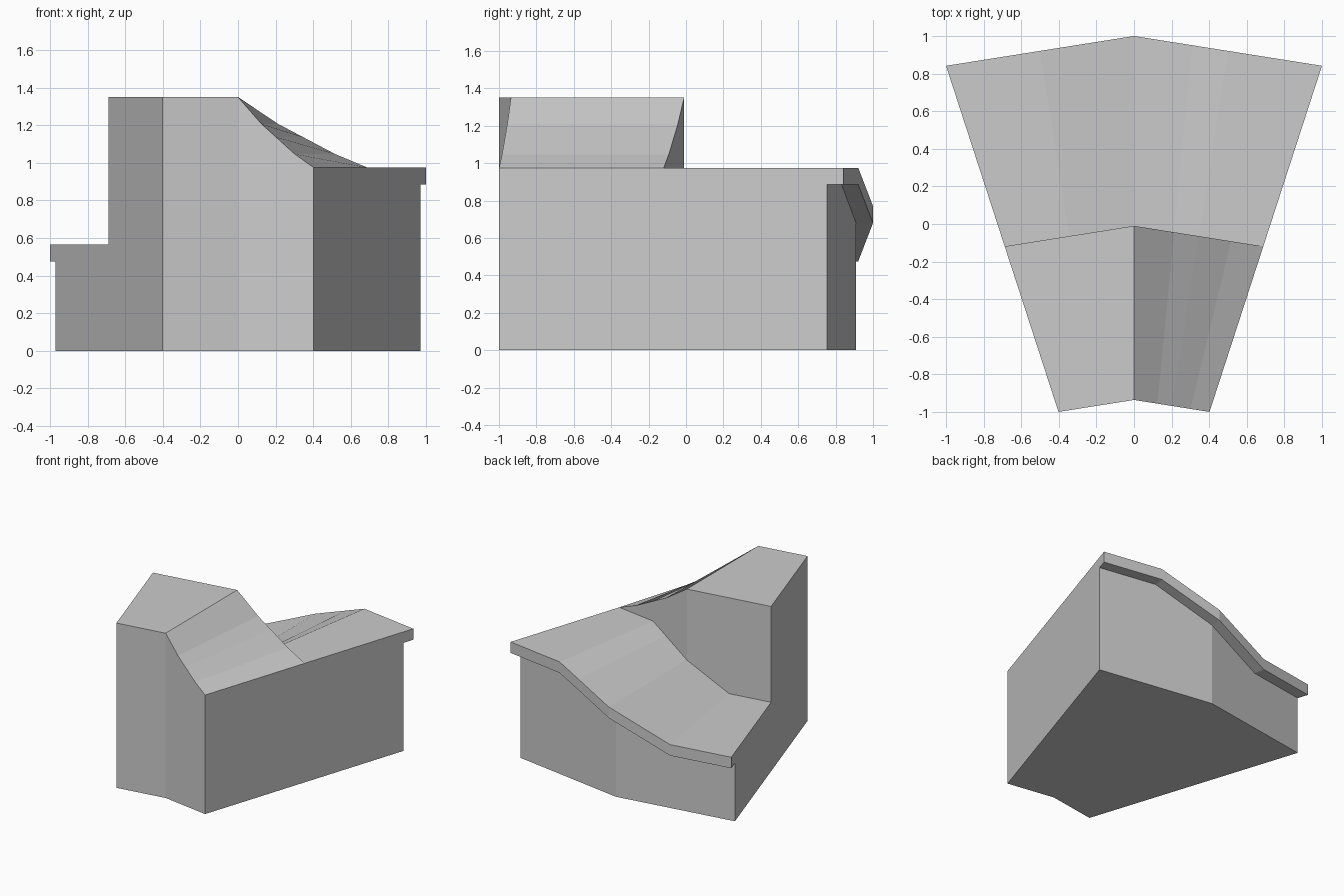
import bpy, bmesh, math

if "Cube" in bpy.data.objects:
    bpy.data.objects.remove(bpy.data.objects["Cube"])

# Wedge-shaped winder step: radial section swept over two straight chords
HALF = math.radians(18)
CENTRE_Y = -2.236
R_IN, R_MID, R_WALL, R_LIP = 1.3, 2.226, 3.145, 3.236
LIP = 0.09

# Height profiles across the wedge (t = -1 left edge, 0 middle, 1 right edge)
CURB = [(-1, 1.35), (0, 1.35), (0.31, 1.207), (0.75, 1.047), (1, 0.975)]
TREAD = [(-1, 0.565), (-0.5, 0.565), (0, 0.77), (0.5, 0.975), (1, 0.975)]


def height(profile, t):
    for (a, za), (b, zb) in zip(profile, profile[1:]):
        if t <= b:
            return za + (zb - za) * (t - a) / (b - a)


def place(r, t, z):
    x = r * math.sin(HALF) * t
    y = CENTRE_Y + r * (1 - (1 - math.cos(HALF)) * abs(t))
    return (x, y, z)


def section(t):
    c, s = height(CURB, t), height(TREAD, t)
    return [(R_IN, 0), (R_IN, c), (R_MID, c), (R_MID, s),
            (R_LIP, s), (R_LIP, s - LIP), (R_WALL, s - LIP), (R_WALL, 0)]


# Sweep the section and cap both sides
bm = bmesh.new()
stations = sorted({t for t, _ in CURB + TREAD})
rings = [[bm.verts.new(place(r, t, z)) for r, z in section(t)] for t in stations]
for a, b in zip(rings, rings[1:]):
    for i in range(len(a)):
        j = (i + 1) % len(a)
        bm.faces.new((a[i], a[j], b[j], b[i]))
bm.faces.new(rings[0])
bm.faces.new(rings[-1][::-1])

# Clean the point where curb and tread meet, and merge flat faces
bmesh.ops.remove_doubles(bm, verts=bm.verts, dist=1e-4)
bmesh.ops.dissolve_limit(bm, angle_limit=math.radians(0.5),
                         verts=bm.verts, edges=bm.edges)
bmesh.ops.recalc_face_normals(bm, faces=bm.faces)

mesh = bpy.data.meshes.new("curved_step")
bm.to_mesh(mesh)
bm.free()
step = bpy.data.objects.new("curved_step", mesh)
bpy.context.collection.objects.link(step)
